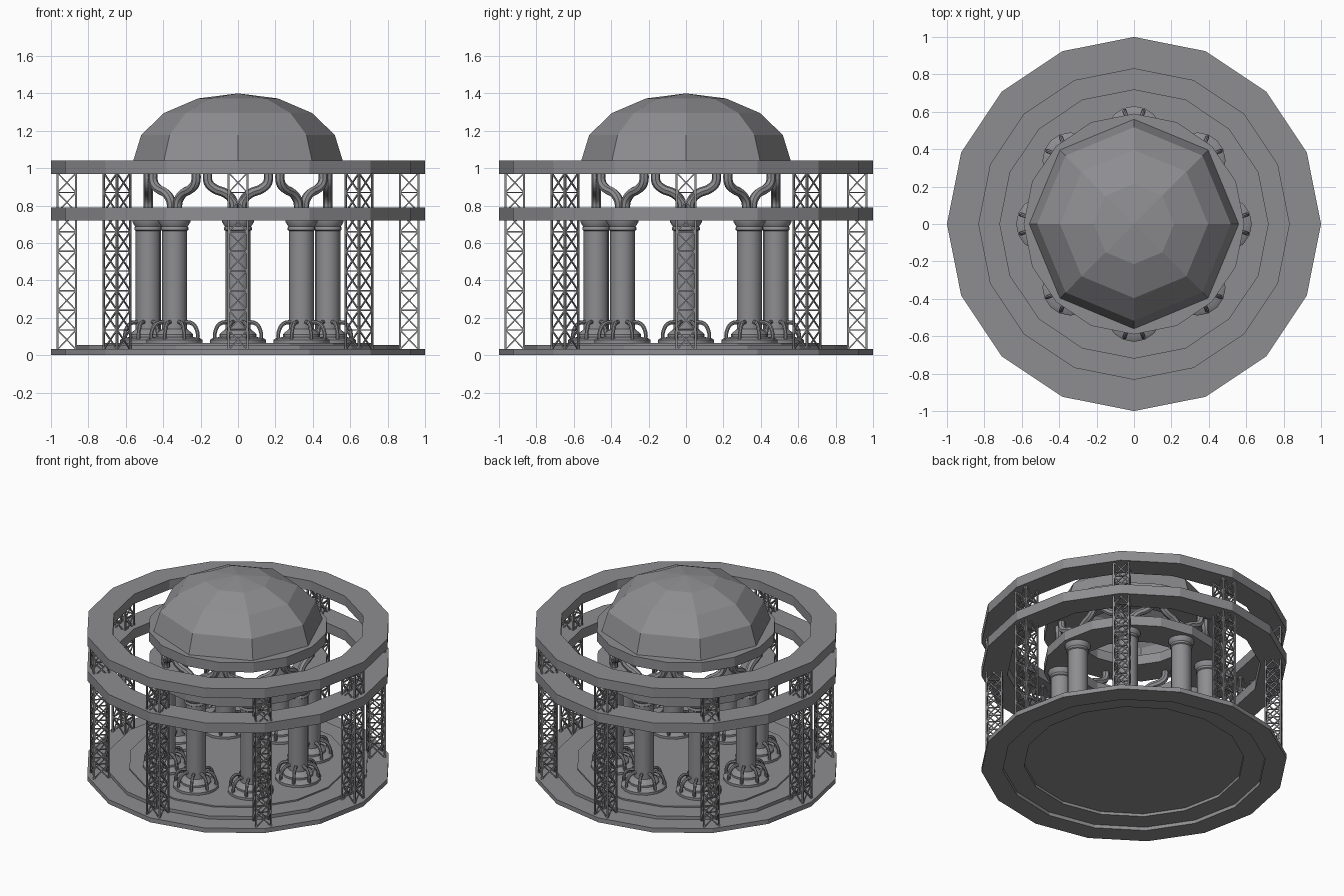
import bpy, bmesh, math
from mathutils import Vector, Matrix

if "Cube" in bpy.data.objects:
    bpy.data.objects.remove(bpy.data.objects["Cube"])

grey = bpy.data.materials.new("stone_grey")
grey.diffuse_color = (0.27, 0.27, 0.285, 1)
grey.use_nodes = True
grey.node_tree.nodes["Principled BSDF"].inputs["Base Color"].default_value = grey.diffuse_color


def add_object(name, mesh):
    obj = bpy.data.objects.new(name, mesh)
    bpy.context.collection.objects.link(obj)
    return obj


def finish(name, bm):
    bmesh.ops.recalc_face_normals(bm, faces=bm.faces)
    mesh = bpy.data.meshes.new(name)
    bm.to_mesh(mesh)
    bm.free()
    mesh.materials.append(grey)
    return add_object(name, mesh)


def smooth(obj, angle=40):
    bpy.ops.object.select_all(action='DESELECT')
    obj.select_set(True)
    bpy.context.view_layer.objects.active = obj
    bpy.ops.object.shade_smooth_by_angle(angle=math.radians(angle))


def lathe(name, profile, sides, closed=False):
    """Spin an (r, z) profile around z; a radius of zero becomes a pole."""
    bm = bmesh.new()
    rings = []
    for r, z in profile:
        if r == 0:
            rings.append([bm.verts.new((0, 0, z))] * sides)
        else:
            rings.append([bm.verts.new((r * math.cos(math.tau * i / sides),
                                        r * math.sin(math.tau * i / sides), z))
                          for i in range(sides)])
    pairs = list(zip(rings, rings[1:]))
    if closed:
        pairs.append((rings[-1], rings[0]))
    for a, b in pairs:
        for i in range(sides):
            j = (i + 1) % sides
            corners = list(dict.fromkeys((a[i], a[j], b[j], b[i])))
            if len(corners) > 2:
                bm.faces.new(corners)
    return finish(name, bm)


def pipes(name, paths, radius):
    """Round pipes along smooth paths, as one mesh."""
    curve = bpy.data.curves.new(name, 'CURVE')
    curve.dimensions = '3D'
    curve.bevel_depth = radius
    curve.bevel_resolution = 2
    curve.resolution_u = 4
    curve.use_fill_caps = True
    for path in paths:
        spline = curve.splines.new('BEZIER')
        spline.bezier_points.add(len(path) - 1)
        for point, co in zip(spline.bezier_points, path):
            point.co = co
            point.handle_left_type = point.handle_right_type = 'AUTO'
    curve.materials.append(grey)
    obj = add_object(name, curve)
    bpy.ops.object.select_all(action='DESELECT')
    obj.select_set(True)
    bpy.context.view_layer.objects.active = obj
    bpy.ops.object.convert(target='MESH')
    obj = bpy.context.view_layer.objects.active
    smooth(obj)
    return obj


def strut(bm, a, b, width):
    """Square bar between two points."""
    a, b = Vector(a), Vector(b)
    d = b - a
    rot = d.to_track_quat('Z', 'Y').to_matrix().to_4x4()
    bmesh.ops.create_cube(bm, size=1, matrix=Matrix.Translation((a + b) / 2) @ rot
                          @ Matrix.Diagonal((width, width, d.length, 1)))


def ring_of_eight(obj, radius):
    """Place the part and seven linked copies around the centre."""
    base = obj.name
    for k in range(8):
        part = obj if k == 0 else add_object(f"{base}_{k + 1}", obj.data)
        a = k * math.pi / 4
        part.location = (radius * math.cos(a), radius * math.sin(a), 0)
        part.rotation_euler = (0, 0, a)


# Stepped floor, hollowed in steps underneath
lathe("stepped_floor", [(0, .045), (.72, .045), (.72, .025), (.86, .025), (.86, 0), (1, 0),
                        (1, .032), (.86, .032), (.86, .055), (.72, .055), (.72, .065),
                        (0, .065)], 16)

# Outer and inner rings on two levels
for level, z0, z1 in (("lower", .72, .79), ("upper", .97, 1.04)):
    for side, r0, r1 in (("outer", .83, 1.0), ("inner", .37, .59)):
        lathe(f"{level}_{side}_ring", [(r0, z0), (r1, z0), (r1, z1), (r0, z1)], 16, True)

# Faceted eight-sided dome
lathe("dome", [(.56 * math.cos(i * math.pi / 8) if i < 4 else 0,
                1.04 + .36 * math.sin(i * math.pi / 8)) for i in range(5)], 8)

# Columns with foot, collar and capital
column = lathe("column", [(0, .06), (.15, .06), (.15, .082), (.135, .092), (.1, .097),
                          (.1, .11), (.085, .125), (.078, .13), (.067, .14), (.067, .665),
                          (.074, .67), (.074, .682), (.07, .687), (.085, .712), (.085, .725),
                          (0, .725)], 16)
smooth(column)
ring_of_eight(column, .48)

# Curved pipes around each column foot
foot_paths = []
for k in range(8):
    a = (k + .5) * math.pi / 4
    foot_paths.append([(r * math.cos(a), r * math.sin(a), z) for r, z in
                       ((.135, .08), (.132, .125), (.105, .168), (.06, .178))])
ring_of_eight(pipes("foot_pipes", foot_paths, .011), .48)

# Forked arms between the two inner rings
arm_paths = [[(0, s * y, z) for y, z in
              ((.022, .78), (.028, .825), (.065, .865), (.125, .89), (.158, .922), (.163, .98))]
             for s in (-1, 1)]
ring_of_eight(pipes("forked_arms", arm_paths, .025), .48)

# Lattice towers: legs, rungs and cross braces
bm = bmesh.new()
h, z0, z1, cells = .05, .03, .975, 9
corners = [(-h, -h), (h, -h), (h, h), (-h, h)]
for i in range(4):
    p, q = corners[i], corners[(i + 1) % 4]
    strut(bm, (*p, z0), (*p, z1), .011)
    for c in range(cells):
        a = z0 + (z1 - z0) * c / cells
        b = z0 + (z1 - z0) * (c + 1) / cells
        strut(bm, (*p, b), (*q, b), .007)
        strut(bm, (*p, a), (*q, b), .007)
        strut(bm, (*q, a), (*p, b), .007)
ring_of_eight(finish("lattice_tower", bm), .915)
